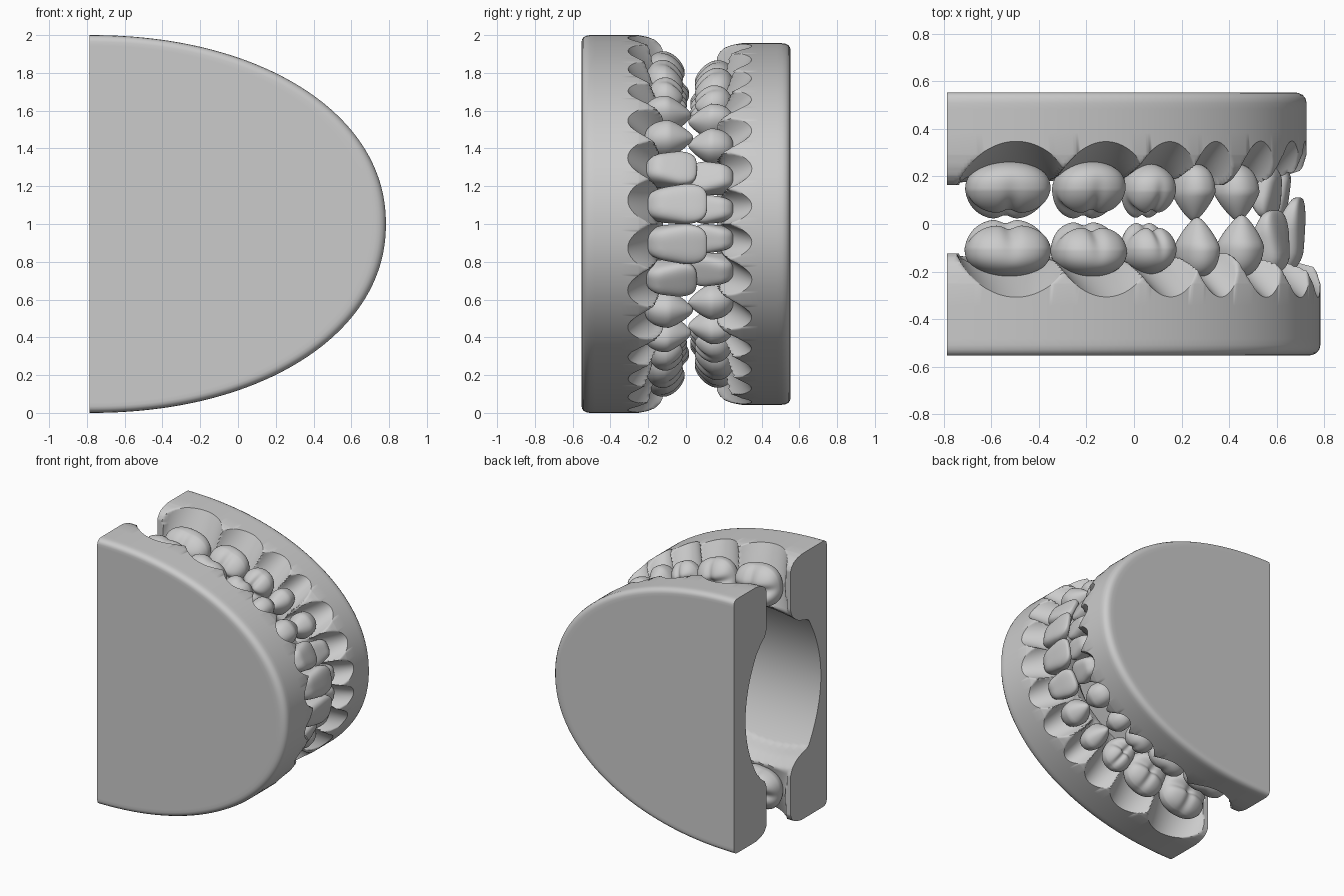
import bpy
import bmesh
from math import cos, sin, pi, exp, hypot, radians, copysign

BACK_X = -0.785
FACE_Y = 0.553
POWER = 2.1  # fullness of the arch outline

cube = bpy.data.objects.get("Cube")
if cube:
    bpy.data.objects.remove(cube, do_unlink=True)

plaster = bpy.data.materials.new("plaster_grey")
plaster.use_nodes = True
GREY = (0.6, 0.6, 0.6, 1)
plaster.diffuse_color = GREY
plaster.node_tree.nodes["Principled BSDF"].inputs["Base Color"].default_value = GREY


def finish(bm, name, angle):
    bmesh.ops.recalc_face_normals(bm, faces=bm.faces)
    mesh = bpy.data.meshes.new(name)
    bm.to_mesh(mesh)
    bm.free()
    mesh.materials.append(plaster)
    obj = bpy.data.objects.new(name, mesh)
    bpy.context.collection.objects.link(obj)
    bpy.ops.object.select_all(action='DESELECT')
    obj.select_set(True)
    bpy.context.view_layer.objects.active = obj
    bpy.ops.object.shade_smooth_by_angle(angle=radians(angle))


def interpolate(points, r):
    for (r0, h0), (r1, h1) in zip(points, points[1:]):
        if r <= r1:
            t = (r - r0) / (r1 - r0)
            return h0 + (h1 - h0) * t
    return points[-1][1]


def arch_point(jaw, th):
    """Point on the outer outline, measured from the middle of the flat rear."""
    c, s = max(cos(th), 0), sin(th)
    return jaw["a"] * c ** (2 / POWER), jaw["b"] * copysign(abs(s) ** (2 / POWER), s)


class Tooth:
    """Position on the arch, half sizes, and height range above the flat face."""

    def __init__(self, jaw, side, kind, name, x, z, hu, hv, low, tip, lean):
        self.kind, self.name = kind, name
        self.X, self.Z = x - BACK_X, side * z
        self.hu, self.hv, self.low, self.tip, self.lean = hu, hv, low, tip, lean
        nx, nz = self.X / jaw["a"] ** 2, self.Z / jaw["b"] ** 2
        n = hypot(nx, nz)
        self.nx, self.nz = nx / n, nz / n
        # distance from the tooth to the outer wall
        ratio = ((self.X / jaw["a"]) ** POWER + (z / jaw["b"]) ** POWER) ** (1 / POWER)
        self.reach = (1 / ratio - 1) * (self.X * self.nx + self.Z * self.nz)

    def local(self, X, Z):
        dx, dz = X - self.X, Z - self.Z
        return dx * -self.nz + dz * self.nx, dx * self.nx + dz * self.nz


def gum_height(jaw, teeth, th, r, X, Z):
    """Vaulted middle, raised ridge, and a hollow scooped around every tooth."""
    c = jaw["crest"]
    k = 0.2 * cos(th)
    vault = jaw["floor"] + 0.65 * Z * Z
    ridge = [(0.48 + k, vault), (0.52 + k, c - 0.08), (0.57 + k, c - 0.02),
             (0.62 + k, c), (0.92, c), (0.95, c - 0.015), (0.974, c - 0.04),
             (0.99, c - 0.08), (1.0, c - 0.13)]
    h = vault if r < 0.48 + k else interpolate(ridge, r)
    for t in teeth:
        u, v = t.local(X, Z)
        q = u / (t.hu * 1.14 + 0.18 * max(v, 0))
        if abs(q) < 1 and -t.hv * 1.3 < v < 0.4:
            if v > 0:
                depth = 0.06 + 0.115 * min(v / t.reach, 1.1)
            else:
                depth = 0.06 * (1 + v / (t.hv * 1.3))
            h = min(h, c - 0.01 - depth * (1 - q * q) ** 0.75)
    return h


def build_base(jaw, teeth):
    columns, rows = 400, 84
    bm = bmesh.new()
    grid = []
    for i in range(columns + 1):
        th = -pi / 2 + pi * i / columns
        ax, az = arch_point(jaw, th)
        ring = []
        for j in range(rows + 1):
            r = 1 - (1 - j / rows) ** 1.5
            ring.append((r, gum_height(jaw, teeth, th, r, ax * r, az * r)))
        # outer wall, rounded edge and flat face
        ring += [(1, jaw["crest"] - 0.22), (1, 0.07), (1, 0.045), (0.997, 0.026),
                 (0.989, 0.011), (0.978, 0.003), (0.965, 0), (0.945, 0), (0.9, 0), (0, 0)]
        grid.append([bm.verts.new((BACK_X + ax * r, jaw["dir"] * (h - FACE_Y), 1 + az * r))
                     for r, h in ring])
    for ca, cb in zip(grid, grid[1:]):
        for k in range(len(ca) - 1):
            bm.faces.new((ca[k], ca[k + 1], cb[k + 1], cb[k]))
    bmesh.ops.remove_doubles(bm, verts=bm.verts, dist=0.00002)
    # flat rear end
    bmesh.ops.holes_fill(bm, edges=[e for e in bm.edges if e.is_boundary], sides=0)
    finish(bm, jaw["name"] + "_base", 45)


def shape_tooth(kind, x, y, z):
    """Turn a unit ball point into a crown: x along the arch, y outward, z to the bite."""
    n = {"molar": 2.6, "premolar": 2.4, "canine": 2.3, "incisor": 3.4}[kind]
    if "molar" in kind and z < 0:
        n += 0.5 * z
    f = (abs(x) ** n + abs(y) ** n + abs(z) ** n) ** (-1 / n)
    x, y, z = x * f, y * f, z * f
    up = max(z, 0)
    if "molar" in kind:
        cross = exp(-(x / 0.2) ** 2)
        along = exp(-(y / 0.28) ** 2)
        # inner cusps stand taller than the outer ones
        z -= up * (0.16 * cross + 0.32 * along + 0.24 * y)
        y *= (1 - 0.08 * cross * min(1, max(0, z + 0.6))) * (1 - 0.15 * up)
        x *= 1 - 0.12 * up
    elif kind == "canine":
        x *= 1 - 0.58 * up ** 1.3
        y *= 1 - 0.58 * up
    else:
        x *= 1 - 0.2 * max(0, 0.3 - z)
        y *= 1 - 0.68 * max(0, (z + 0.5) / 1.5)
    return x, y, z


def build_tooth(jaw, t, label):
    bm = bmesh.new()
    bmesh.ops.create_icosphere(bm, subdivisions=5 if "molar" in t.kind else 4, radius=1)
    mid, half = (t.tip + t.low) / 2, (t.tip - t.low) / 2
    for vert in bm.verts:
        x, y, z = shape_tooth(t.kind, *vert.co)
        u, v = x * t.hu, y * t.hv + t.lean * z
        vert.co = (BACK_X + t.X - u * t.nz + v * t.nx,
                   jaw["dir"] * (mid + half * z - FACE_Y),
                   1 + t.Z + u * t.nx + v * t.nz)
    finish(bm, f"{jaw['name']}_{label}_{t.name}", 60)


# kind, name, x, z offset, half width, half depth, low, tip, lean
front_jaw = {"name": "upper", "dir": 1, "a": 1.568, "b": 1.0, "crest": 0.43, "floor": 0.07,
             "teeth": [
                 ("molar", "second_molar", -0.53, 0.76, 0.18, 0.15, 0.33, 0.57, -0.01),
                 ("molar", "first_molar", -0.19, 0.715, 0.155, 0.145, 0.33, 0.56, -0.01),
                 ("premolar", "second_premolar", 0.06, 0.65, 0.11, 0.125, 0.34, 0.56, 0),
                 ("canine", "first_premolar", 0.265, 0.575, 0.08, 0.11, 0.33, 0.58, 0),
                 ("canine", "canine", 0.445, 0.45, 0.092, 0.1, 0.33, 0.59, 0.01),
                 ("incisor", "lateral_incisor", 0.57, 0.285, 0.098, 0.085, 0.34, 0.61, 0.02),
                 ("incisor", "central_incisor", 0.645, 0.103, 0.107, 0.085, 0.34, 0.665, 0.045)]}
back_jaw = {"name": "lower", "dir": -1, "a": 1.51, "b": 0.957, "crest": 0.39, "floor": 0.14,
            "teeth": [
                ("molar", "second_molar", -0.53, 0.72, 0.178, 0.14, 0.29, 0.53, -0.02),
                ("molar", "first_molar", -0.19, 0.68, 0.15, 0.135, 0.29, 0.53, -0.02),
                ("premolar", "second_premolar", 0.06, 0.615, 0.11, 0.115, 0.3, 0.53, -0.01),
                ("canine", "first_premolar", 0.25, 0.54, 0.08, 0.1, 0.3, 0.54, 0),
                ("canine", "canine", 0.43, 0.41, 0.09, 0.095, 0.3, 0.54, 0.01),
                ("incisor", "lateral_incisor", 0.545, 0.24, 0.088, 0.08, 0.3, 0.53, 0.02),
                ("incisor", "central_incisor", 0.59, 0.077, 0.077, 0.08, 0.3, 0.53, 0.02)]}

for jaw in (front_jaw, back_jaw):
    all_teeth = []
    for side, label in ((1, "top_side"), (-1, "bottom_side")):
        for data in jaw["teeth"]:
            tooth = Tooth(jaw, side, *data)
            all_teeth.append(tooth)
            build_tooth(jaw, tooth, label)
    build_base(jaw, all_teeth)
